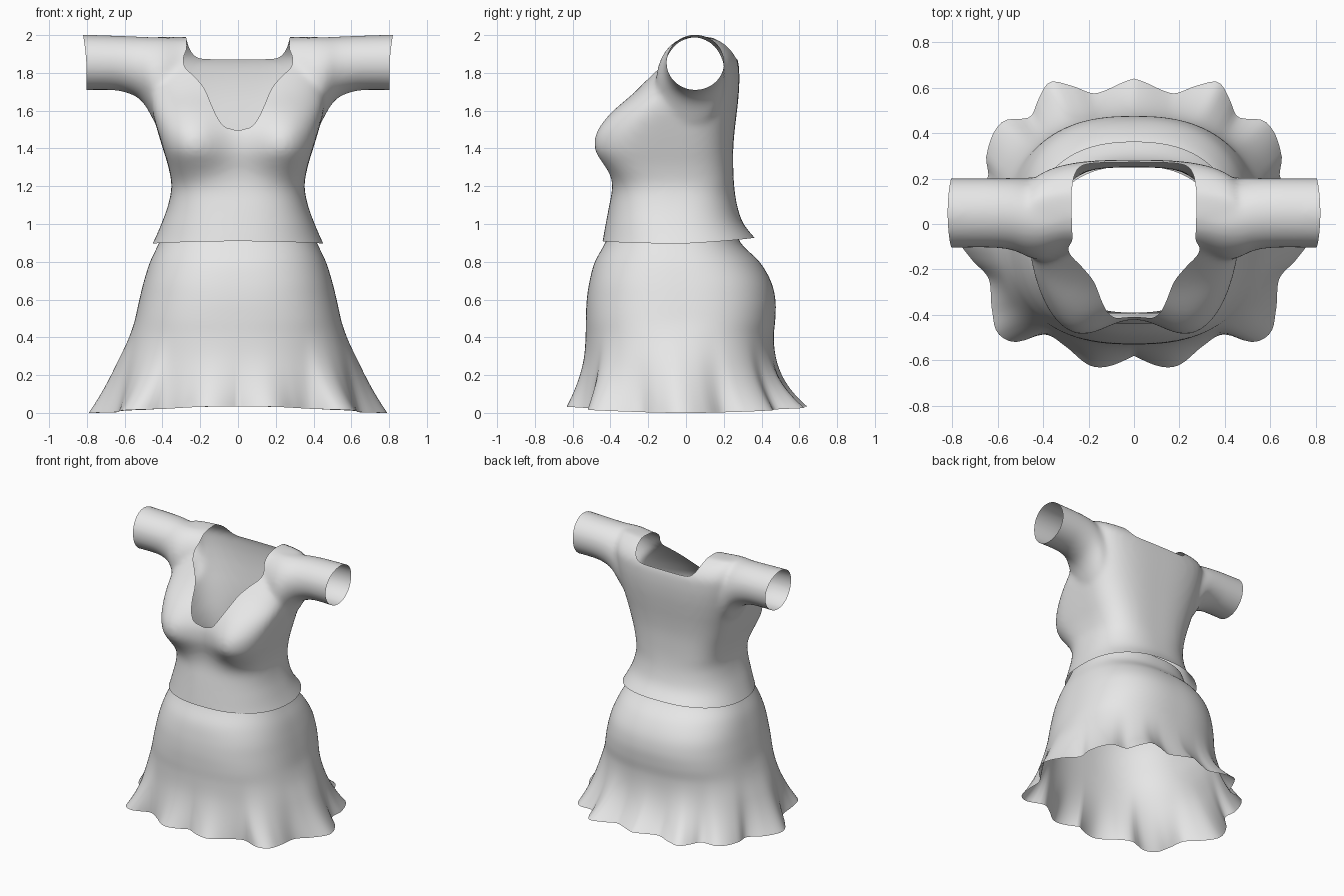
import bpy, bmesh
from math import sin, cos, pi, atan2, hypot, exp

cube = bpy.data.objects.get("Cube")
if cube:
    bpy.data.objects.remove(cube, do_unlink=True)

fabric = bpy.data.materials.new("light_grey_fabric")
fabric.use_nodes = True
grey = (0.8, 0.8, 0.8, 1)
fabric.diffuse_color = grey
fabric.node_tree.nodes["Principled BSDF"].inputs["Base Color"].default_value = grey


def sample(table, t):
    """Smooth interpolation of a table whose first column is the parameter."""
    last = len(table) - 1
    if t <= table[0][0]:
        return table[0][1:]
    if t >= table[last][0]:
        return table[last][1:]
    i = max(k for k in range(last) if table[k][0] <= t)
    a, b = table[i], table[i + 1]
    before, after = table[max(i - 1, 0)], table[min(i + 2, last)]
    h = b[0] - a[0]
    s = (t - a[0]) / h
    out = []
    for k in range(1, len(a)):
        m0 = (b[k] - before[k]) / (b[0] - before[0]) * h
        m1 = (after[k] - a[k]) / (after[0] - a[0]) * h
        out.append(a[k] * (1 + 2 * s) * (1 - s) ** 2 + m0 * s * (1 - s) ** 2
                   + b[k] * s * s * (3 - 2 * s) + m1 * s * s * (s - 1))
    return out


def loft(bm, rings, capped):
    loops = [[bm.verts.new(p) for p in ring] for ring in rings]
    for low, high in zip(loops, loops[1:]):
        for i in range(len(low)):
            bm.faces.new((low[i - 1], low[i], high[i], high[i - 1]))
    if capped:
        bm.faces.new(loops[0])
        bm.faces.new(loops[-1])


def cut(bm, field):
    """Trim away the surface where the field is positive, along a clean edge."""
    made = []
    for e in list(bm.edges):
        a, b = (field(v.co) for v in e.verts)
        if a * b < 0:
            made.append(bmesh.utils.edge_split(e, e.verts[0], a / (a - b))[1])
    bmesh.ops.connect_verts(bm, verts=made)
    gone = [f for f in bm.faces if field(f.calc_center_median()) > 0]
    bmesh.ops.delete(bm, geom=gone, context='FACES')


def finish(bm, ob):
    bmesh.ops.recalc_face_normals(bm, faces=bm.faces[:])
    for f in bm.faces:
        f.smooth = True
        f.material_index = 0
    bm.to_mesh(ob.data)
    bm.free()
    ob.data.materials.clear()
    ob.data.materials.append(fabric)


def new_object(name):
    ob = bpy.data.objects.new(name, bpy.data.meshes.new(name))
    bpy.context.scene.collection.objects.link(ob)
    return ob


def oval(angle, width, front, back, power):
    """Point of a rounded-box section; angle 0 looks to the front."""
    sx, sy = sin(angle), -cos(angle)
    depth = (back - front) / 2
    if sy > 0:
        power = min(power, 3)
    r = (abs(sx / width) ** power + abs(sy / depth) ** power) ** (-1 / power)
    return r * sx, (front + back) / 2 + r * sy


def steps(start, end, count):
    return [start + (end - start) * i / count for i in range(count + 1)]


# Skirt: height, half width, front, back, squareness
SKIRT = [(0, .62, -.56, .47, 2.3), (.25, .6, -.537, .463, 2.3),
         (.4, .568, -.531, .464, 2.4), (.5, .544, -.53, .473, 2.5),
         (.6, .522, -.525, .473, 2.5), (.7, .497, -.51, .448, 2.5),
         (.8, .465, -.482, .388, 2.4), (.9, .418, -.428, .29, 2.4),
         (1.0, .375, -.39, .255, 2.4)]
# Wavy hem outline, front to back on one side
HEM = [(0, -.58), (.17, -.63), (.3, -.54), (.4, -.485), (.52, -.52), (.6, -.48),
       (.625, -.38), (.64, -.24), (.72, -.15), (.79, -.03), (.74, .1), (.645, .2),
       (.65, .3), (.58, .45), (.46, .47), (.42, .55), (.37, .625), (.28, .61),
       (.17, .575), (0, .64)]
hem_polar = [(atan2(x, -y), hypot(x, y)) for x, y in HEM]


def skirt_ring(z):
    ring = []
    flare = max(0, (0.5 - z) / 0.5)
    section = sample(SKIRT, z)
    for i in range(192):
        a = 2 * pi * i / 192
        x, y = oval(a, *section)
        r = sample(hem_polar, a if a <= pi else 2 * pi - a)[0]
        k = flare ** (2 + 1.2 * cos(a) ** 2)
        ring.append((x + (r * sin(a) - x) * k, y + (-r * cos(a) - y) * k,
                     z + 0.035 * cos(a) ** 2 * flare))
    return ring


bm = bmesh.new()
loft(bm, [skirt_ring(z) for z in steps(0, 1, 50)], False)
finish(bm, new_object("skirt"))

# Bodice: height, half width, front, back, squareness
BODICE = [(.8, .5, -.46, .45, 2.3), (.9, .45, -.443, .385, 2.3),
          (1.0, .406, -.425, .305, 2.4), (1.1, .37, -.405, .27, 2.6),
          (1.2, .352, -.38, .255, 2.9), (1.3, .368, -.36, .25, 3.5),
          (1.4, .398, -.35, .25, 4), (1.5, .428, -.345, .258, 4),
          (1.6, .455, -.315, .27, 3.6), (1.7, .47, -.245, .28, 3.2),
          (1.8, .48, -.17, .282, 3), (1.88, .48, -.1, .27, 3),
          (1.95, .47, -.04, .215, 3), (1.99, .45, .03, .14, 3)]


def bodice_ring(z):
    section = sample(BODICE, z)
    middle = (section[1] + section[2]) / 2
    rise = exp(-((z - 1.42) / (0.11 if z < 1.42 else 0.16)) ** 2 / 2)
    ring = []
    for i in range(128):
        x, y = oval(2 * pi * i / 128, *section)
        bust = sum(exp(-((x - s) / 0.15) ** 2 / 2) for s in (-.25, .25))
        front = min(1, max(0, (middle - y) / 0.15))
        ring.append((x, y - 0.145 * bust * rise * front, z))
    return ring


# Sleeves: distance from centre, top, bottom, front, back
SLEEVE = [(.3, 1.985, 1.5, -.13, .19), (.4, 1.988, 1.49, -.16, .2),
          (.44, 1.99, 1.535, -.155, .205), (.48, 1.99, 1.61, -.14, .205),
          (.52, 1.992, 1.66, -.12, .204), (.58, 1.995, 1.692, -.108, .203),
          (.66, 1.998, 1.708, -.104, .203), (.9, 2.004, 1.706, -.107, .203)]


def sleeve_ring(x):
    top, low, front, back = sample(SLEEVE, abs(x))
    turn = [2 * pi * i / 64 for i in range(64)]
    return [(x, (front + back) / 2 + (back - front) / 2 * cos(a),
             (top + low) / 2 + (top - low) / 2 * sin(a)) for a in turn]


# Fuse the bodice and sleeves into one smooth skin
top_part = new_object("top_with_sleeves")
bm = bmesh.new()
loft(bm, [bodice_ring(z) for z in steps(.8, 1.99, 70)], True)
loft(bm, [sleeve_ring(x) for x in steps(-.9, .9, 90)], True)
bmesh.ops.recalc_face_normals(bm, faces=bm.faces[:])
bm.to_mesh(top_part.data)
bm.free()
fuse = top_part.modifiers.new("fuse", 'REMESH')
fuse.mode = 'VOXEL'
fuse.voxel_size = 0.016
soften = top_part.modifiers.new("soften", 'SMOOTH')
soften.factor = 0.5
soften.iterations = 12
bpy.context.view_layer.update()
graph = bpy.context.evaluated_depsgraph_get()
skin = bpy.data.meshes.new_from_object(top_part.evaluated_get(graph))
top_part.modifiers.clear()
top_part.data = skin

# Front neckline: height, half width of the opening
NECK = [(1.485, -.07), (1.505, .05), (1.55, .1), (1.63, .14), (1.72, .18),
        (1.78, .23), (1.83, .28), (1.88, .288), (1.93, .272), (2.0, .275)]


def neck(p):
    if p.y < 0.08:
        return sample(NECK, p.z)[0] - abs(p.x)
    return p.z - 1.872 - 0.11 * (p.x / 0.275) ** 10


def cuffs(p):
    d = p.z - 1.855
    return abs(p.x) - 0.803 - 0.06 * d - 0.4 * d * d


def waist_hem(p):
    return 0.897 + 0.012 * (1 - (p.x / 0.45) ** 2) + 0.05 * max(0, p.y) - p.z


bm = bmesh.new()
bm.from_mesh(skin)
for opening in (neck, cuffs, waist_hem):
    cut(bm, opening)
finish(bm, top_part)
